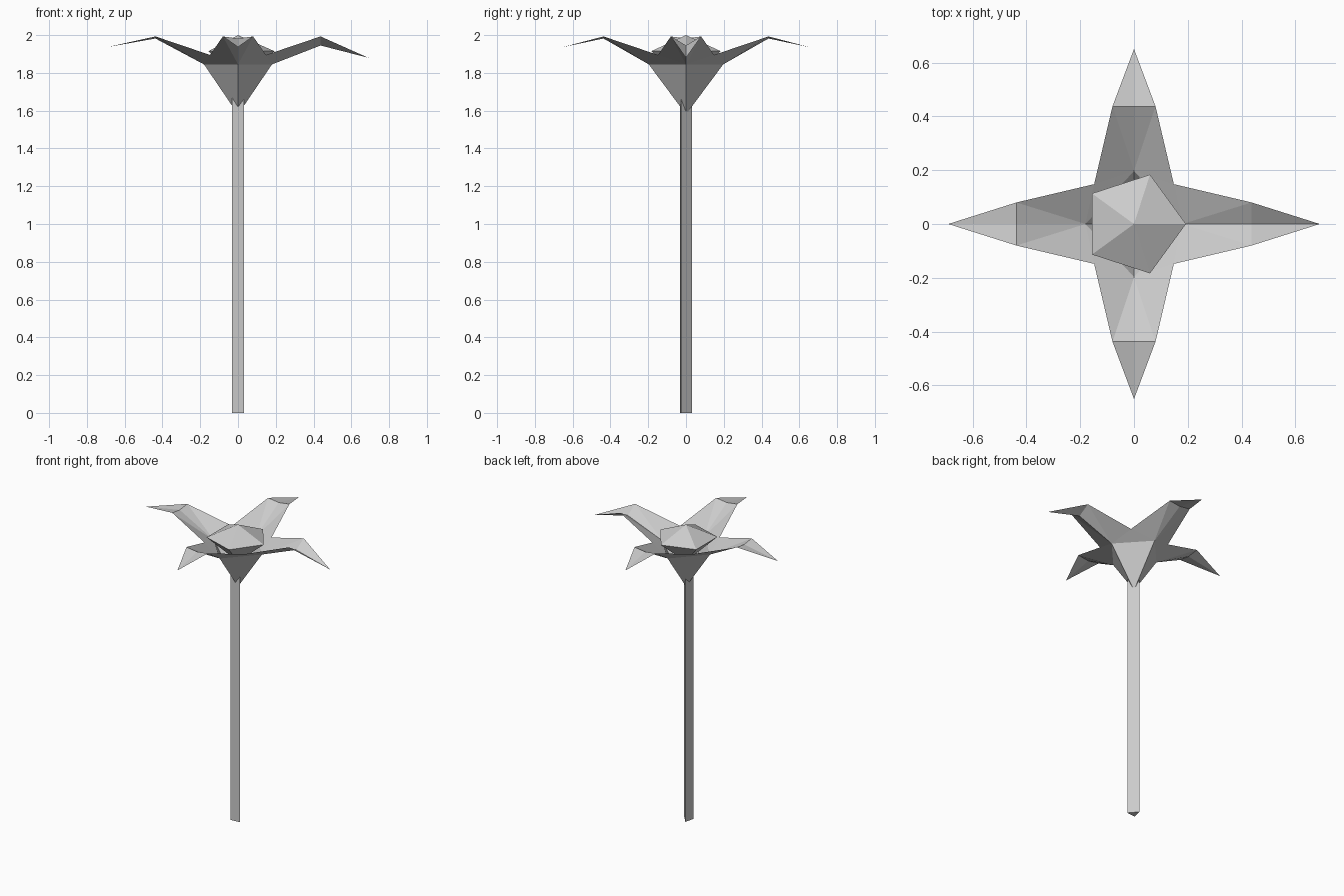
import bpy
import bmesh
from math import cos, sin, tau

cube = bpy.data.objects.get("Cube")
if cube:
    bpy.data.objects.remove(cube)

grey = bpy.data.materials.new("pale_grey")
grey.use_nodes = True
colour = (0.6, 0.6, 0.6, 1)
grey.diffuse_color = colour
grey.node_tree.nodes["Principled BSDF"].inputs["Base Color"].default_value = colour


def finish(name, bm):
    """Turn a bmesh into a flat shaded object."""
    bmesh.ops.remove_doubles(bm, verts=bm.verts, dist=0.0005)
    bmesh.ops.recalc_face_normals(bm, faces=bm.faces)
    mesh = bpy.data.meshes.new(name)
    bm.to_mesh(mesh)
    bm.free()
    mesh.materials.append(grey)
    bpy.context.collection.objects.link(bpy.data.objects.new(name, mesh))


def face(bm, *points):
    bm.faces.new([bm.verts.new(p) for p in points])


# Stem: a thin three-sided prism
bm = bmesh.new()
section = [(-0.032, -0.032), (0.032, -0.026), (-0.018, 0.032)]
base = bm.faces.new([bm.verts.new((x, y, 0)) for x, y in section])
top = bmesh.ops.extrude_face_region(bm, geom=[base])["geom"]
bmesh.ops.translate(bm, vec=(0, 0, 1.67),
                    verts=[v for v in top if isinstance(v, bmesh.types.BMVert)])
finish("stem", bm)

# Flower cup and petals: one folded sheet
# Each petal: direction, keel root, tip reach, keel bend height, tip height
petals = [
    ((1, 0), 0.18, 0.69, 1.945, 1.88),
    ((0, 1), 0.197, 0.65, 1.982, 1.937),
    ((-1, 0), 0.18, 0.69, 1.982, 1.937),
    ((0, -1), 0.197, 0.65, 1.982, 1.937),
]
APEX = (0, 0, 1.58)
bm = bmesh.new()
for i, ((dx, dy), root, reach, bend_z, tip_z) in enumerate(petals):
    def at(out, side, z):
        return (dx * out - dy * side, dy * out + dx * side, z)

    keel = at(root, 0, 1.845)
    bend = at(0.437, 0, bend_z)
    tip = at(reach, 0, tip_z)
    for s in (-1, 1):
        valley = at(0.148, s * 0.148, 1.895)
        corner = at(0.437, s * 0.08, 1.993)
        face(bm, keel, bend, corner)
        face(bm, keel, corner, valley)
        face(bm, bend, tip, corner)
    # Cup side and rim up to the next petal
    (nx, ny), next_root = petals[(i + 1) % 4][:2]
    next_keel = (nx * next_root, ny * next_root, 1.845)
    face(bm, APEX, keel, next_keel)
    face(bm, keel, at(0.148, 0.148, 1.895), next_keel)
finish("flower_petals", bm)

# Bud: a five-sided double cone
bm = bmesh.new()
rim = [(0.193 * cos(tau * k / 5), 0.193 * sin(tau * k / 5), 1.915) for k in range(5)]
for k in range(5):
    for peak in (2.0, 1.75):
        face(bm, rim[k], rim[(k + 1) % 5], (0, 0, peak))
finish("flower_bud", bm)
